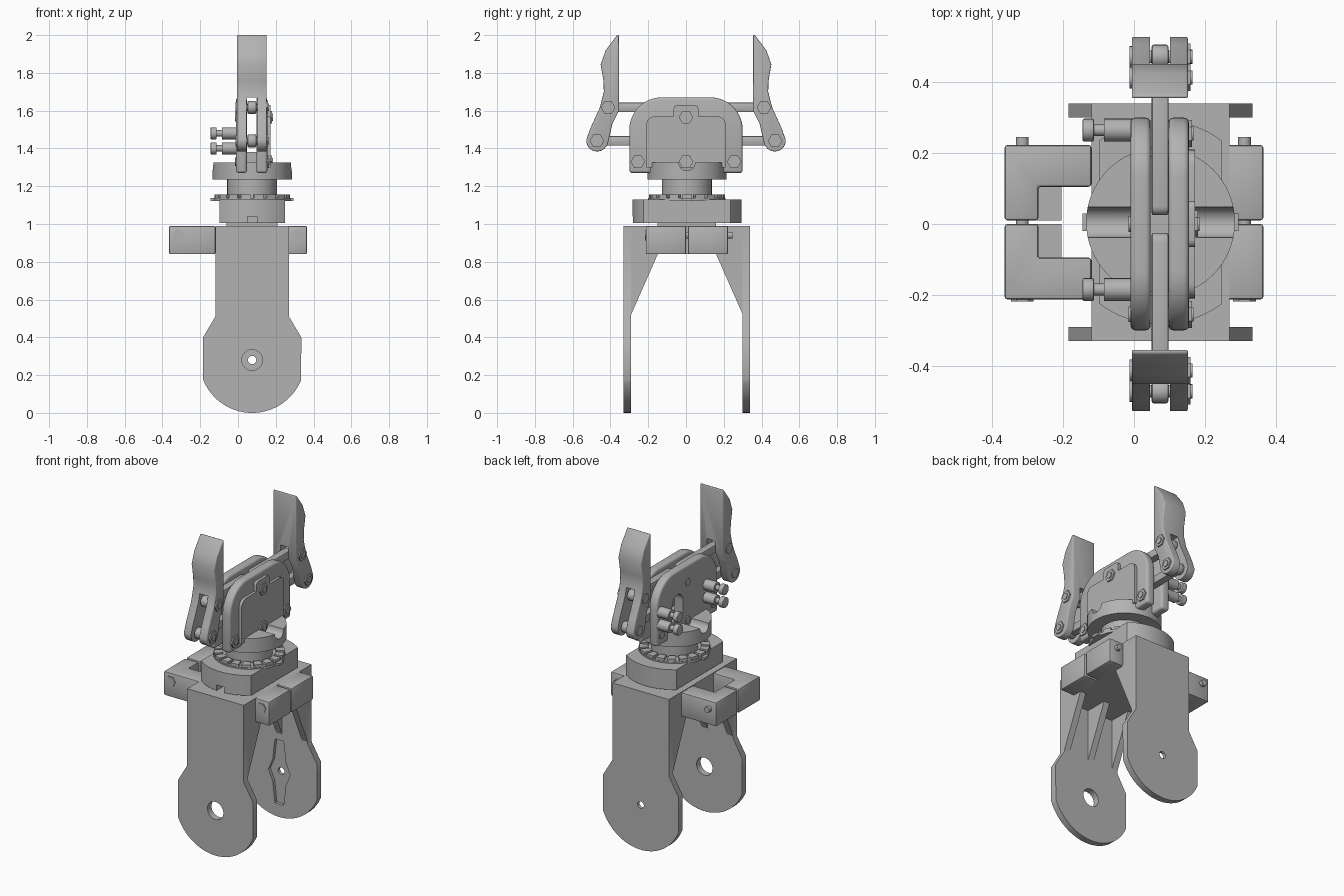
import bpy, bmesh, math
from mathutils import Vector

cube = bpy.data.objects.get("Cube")
if cube:
    bpy.data.objects.remove(cube)

grey = bpy.data.materials.new("plain_grey")
grey.use_nodes = True
grey.diffuse_color = (0.45, 0.45, 0.45, 1)
grey.node_tree.nodes["Principled BSDF"].inputs["Base Color"].default_value = (0.45, 0.45, 0.45, 1)

CX, CY = 0.075, 0.005          # main axis of the mechanism


def activate(ob):
    bpy.ops.object.select_all(action='DESELECT')
    ob.select_set(True)
    bpy.context.view_layer.objects.active = ob


def smooth(ob):
    activate(ob)
    bpy.ops.object.shade_smooth_by_angle(angle=math.radians(32))


def prism(name, pts, axis, a, b, bevel=0, seg=2):
    """Extrude a 2D outline along an axis from a to b."""
    place = {'x': lambda p, t: (t, p[0], p[1]),
             'y': lambda p, t: (p[0], t, p[1]),
             'z': lambda p, t: (p[0], p[1], t)}[axis]
    bm = bmesh.new()
    low = [bm.verts.new(place(p, a)) for p in pts]
    high = [bm.verts.new(place(p, b)) for p in pts]
    bm.faces.new(low)
    bm.faces.new(high)
    n = len(pts)
    for i in range(n):
        j = (i + 1) % n
        bm.faces.new((low[i], low[j], high[j], high[i]))
    bmesh.ops.recalc_face_normals(bm, faces=bm.faces)
    me = bpy.data.meshes.new(name)
    bm.to_mesh(me)
    bm.free()
    me.materials.append(grey)
    ob = bpy.data.objects.new(name, me)
    bpy.context.collection.objects.link(ob)
    if bevel:
        m = ob.modifiers.new("bevel", 'BEVEL')
        m.width, m.segments, m.limit_method = bevel, seg, 'ANGLE'
        m.angle_limit = math.radians(40)
        activate(ob)
        bpy.ops.object.modifier_apply(modifier="bevel")
    smooth(ob)
    return ob


def arc(cx, cy, r, start, end, n=8):
    return [(cx + r * math.cos(math.radians(start + (end - start) * i / n)),
             cy + r * math.sin(math.radians(start + (end - start) * i / n))) for i in range(n + 1)]


def rect(x0, x1, y0, y1):
    return [(x0, y0), (x1, y0), (x1, y1), (x0, y1)]


def disc(name, u, v, r, axis, a, b, sides=32, bevel=0):
    return prism(name, arc(u, v, r, 0, 360, sides)[:-1], axis, a, b, bevel)


def cut(ob, cutter):
    m = ob.modifiers.new("cut", 'BOOLEAN')
    m.operation, m.object, m.solver = 'DIFFERENCE', cutter, 'EXACT'
    activate(ob)
    bpy.ops.object.modifier_apply(modifier="cut")
    bpy.data.objects.remove(cutter)
    smooth(ob)


def bar(name, y0, y1, z, r, x0, x1):
    """Link with rounded ends."""
    return prism(name, arc(y0, z, r, 90, 270) + arc(y1, z, r, -90, 90), 'x', x0, x1, 0.006)


# Lower bracket: two rounded side plates joined by a bridge
drop = 0.28
side = arc(CX, drop, drop, -158, -22, 32) + [
    (0.335, 0.40), (0.27, 0.51), (0.27, 0.99), (-0.12, 0.99), (-0.12, 0.51), (-0.185, 0.40)]
front_plate = prism("front_side_plate", side, 'y', -0.33, -0.29)
cut(front_plate, disc("cutter", CX, drop, 0.055, 'y', -0.4, -0.2))
back_plate = prism("back_side_plate", side, 'y', 0.30, 0.34)
cut(back_plate, disc("cutter", CX, drop, 0.022, 'y', 0.2, 0.4))
horn = [(CX + dx, drop + dz) for dx, dz in
        [(-.03, -.2), (.03, -.2), (.045, -.07), (.075, 0), (.045, .07), (.03, .2),
         (-.03, .2), (-.045, .07), (-.075, 0), (-.045, -.07)]]
cut(back_plate, prism("cutter", horn, 'y', 0.2, 0.32))
prism("bridge", rect(-0.29, 0.30, 0.84, 0.99), 'x', -0.12, 0.27)
for s, label in ((-1, "front"), (1, "back")):
    for i, x in enumerate((-0.12, 0.055, 0.23)):
        tri = [(CY + s * 0.15, 0.85), (CY + s * 0.30, 0.85), (CY + s * 0.30, 0.51)]
        prism(f"{label}_gusset_{i}", tri, 'x', x, x + 0.04)

# Split clamp blocks with their cross bolts
for s, label in ((-1, "front"), (1, "back")):
    def yy(v):
        return CY + s * v
    outline = [(-0.365, yy(.005)), (-0.365, yy(.218)), (-0.12, yy(.218)), (-0.12, yy(.1)),
               (-0.27, yy(.1)), (-0.27, yy(.005))]
    prism(f"right_clamp_{label}", outline, 'z', 0.84, 0.99, 0.008)
    prism(f"right_clamp_ledge_{label}", rect(-0.275, -0.205, yy(.005), yy(.105)), 'z', 0.845, 0.93)
    prism(f"left_clamp_{label}", rect(0.26, 0.365, yy(.005), yy(.218)), 'z', 0.84, 0.99, 0.008)
for x, label in ((-0.315, "right"), (0.312, "left")):
    disc(f"{label}_clamp_bolt", x, 0.94, 0.018, 'y', -0.2, 0.245, 20)
    disc(f"{label}_clamp_bolt_nut", x, 0.94, 0.032, 'y', -0.218, -0.1, 6)

# Turntable base: a disc with two flat sides
base = prism("turntable_base", arc(CX, CY, 0.288, 53, 127, 16) + arc(CX, CY, 0.288, 233, 307, 16),
             'z', 1.005, 1.13)
cut(base, prism("cutter", rect(0.05, 0.10, -0.4, -0.2), 'z', 0.98, 1.04))
prism("base_foot", rect(-0.06, 0.21, -0.15, 0.16), 'z', 0.985, 1.01)

# Toothed ring and neck
disc("ring_plate", CX, CY, 0.205, 'z', 1.122, 1.138)
for i in range(18):
    a = math.tau * i / 18
    u, t = Vector((math.cos(a), math.sin(a))), Vector((-math.sin(a), math.cos(a)))
    c = Vector((CX, CY))
    quad = [c + u * 0.15 - t * .018, c + u * 0.2 - t * .026, c + u * 0.2 + t * .026, c + u * 0.15 + t * .018]
    prism(f"ring_tooth_{i}", quad, 'z', 1.13, 1.155)
prism("ring_tabs", rect(-0.145, 0.295, -0.02, 0.03), 'z', 1.122, 1.138)
disc("neck", CX, CY, 0.132, 'z', 1.12, 1.24, 40)

# Turntable dish with a round groove
dish = disc("dish", CX, CY, 0.21, 'z', 1.235, 1.325, 64)
cut(dish, disc("cutter", CY, 1.325, 0.043, 'x', -0.3, 0.5))

# Gripper body: two arched plates, a spacer and a cover
R = 0.17
arch = [(-0.3, 1.27), (0.3, 1.27)] + arc(0.3 - R, 1.67 - R, R, 0, 90, 12) + arc(R - 0.3, 1.67 - R, R, 90, 180, 12)
right_plate = prism("right_body_plate", arch, 'x', -0.01, 0.047, 0.014, 3)
window = [(0.045, 1.36), (0.15, 1.36)] + arc(0.0975, 1.47, 0.0525, 0, 180, 12)
cut(right_plate, prism("cutter", window, 'x', -0.1, 0.1))
prism("left_body_plate", arch, 'x', 0.097, 0.155, 0.014, 3)
prism("body_spacer", rect(-0.19, 0.19, 1.28, 1.38), 'x', 0.04, 0.1)
cover = [(-0.21, 1.3), (0.21, 1.3)] + arc(0.165, 1.525, 0.045, 0, 90, 6) + [(0.065, 1.57)] \
    + arc(0.045, 1.61, 0.02, 0, 90, 4) + arc(-0.045, 1.61, 0.02, 90, 180, 4) + [(-0.065, 1.57)] \
    + arc(-0.165, 1.525, 0.045, 90, 180, 6)
prism("body_cover", cover, 'x', 0.15, 0.172)


def fastener(name, y, z, x, out=1):
    """Hex nut with the round bolt end showing."""
    disc(name + "_nut", y, z, 0.038, 'x', x - 0.01 * out, x + 0.008 * out, 6)
    disc(name + "_bolt", y, z, 0.02, 'x', x - 0.02 * out, x + 0.013 * out, 16)


for i, (y, z, x) in enumerate(((0, 1.565, 0.172), (0, 1.33, 0.172), (-0.255, 1.33, 0.155), (0.255, 1.33, 0.155))):
    fastener(f"body_{i}", y, z, x)
    disc(f"body_bolt_head_{i}", y, z, 0.022, 'x', -0.016, 0.0, 16)

# Side posts with thumb bolts
for y, label in ((-0.185, "front"), (0.265, "back")):
    for z, level in ((1.40, "lower"), (1.48, "upper")):
        name = f"{label}_{level}_post"
        disc(name, y, z, 0.032, 'x', -0.085, 0.0, 24)
        disc(name + "_shank", y, z, 0.017, 'x', -0.12, -0.08, 16)
        disc(name + "_head", y, z, 0.032, 'x', -0.145, -0.113, 24, 0.004)

# Fingers with forked roots, mirrored front and back
profile = [(0.355, 2.0), (0.355, 1.60), (0.39, 1.53), (0.415, 1.42)] + arc(0.47, 1.442, 0.058, -130, 5, 10) \
    + [(0.505, 1.51), (0.455, 1.62), (0.435, 1.70), (0.437, 1.76), (0.452, 1.845), (0.425, 1.92), (0.365, 2.0)]
for s, label in ((-1, "front"), (1, "back")):
    finger = prism(f"{label}_finger", [(s * y, z) for y, z in profile], 'x', -0.006, 0.152, 0.016, 3)
    lo, hi = sorted((s * 0.3, s * 0.6))
    cut(finger, prism("cutter", rect(lo, hi, 1.3, 1.67), 'x', 0.045, 0.102))
    for y, z, inner, level in ((0.413, 1.617, 0.05, "upper"), (0.472, 1.44, 0.2, "lower")):
        y0, y1 = sorted((s * inner, s * y))
        bar(f"{label}_{level}_link", y0, y1, z, 0.025, 0.05, 0.097)
        disc(f"{label}_{level}_link_eye", s * y, z, 0.034, 'x', 0.05, 0.097, 24, 0.006)
        disc(f"{label}_{level}_pin", s * y, z, 0.018, 'x', -0.01, 0.155, 16)
        fastener(f"{label}_{level}_pivot", s * y, z, 0.152)
        disc(f"{label}_{level}_pivot_head", s * y, z, 0.03, 'x', -0.012, 0.0, 20)
